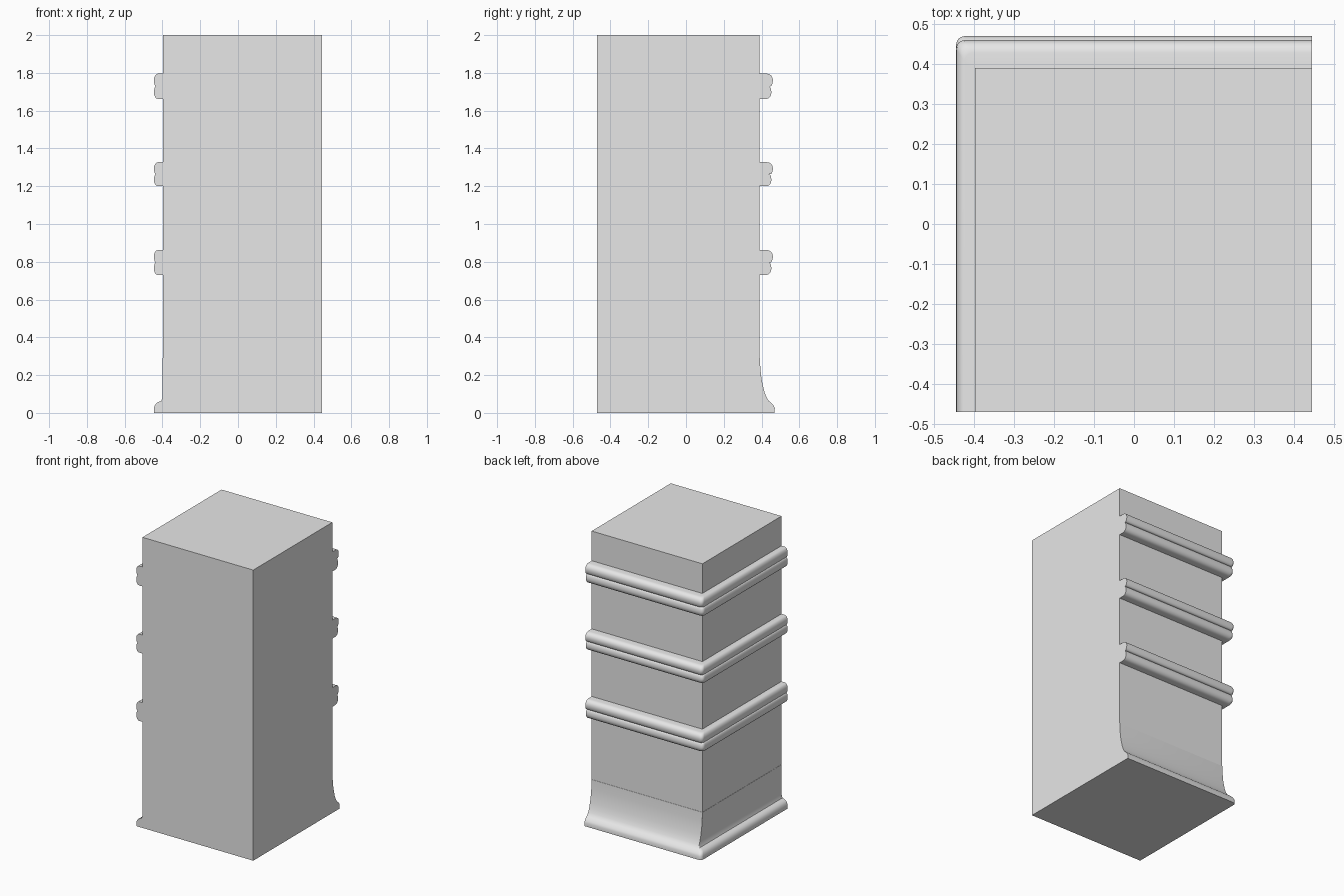
import bpy, math
from math import sin, cos, pi

if "Cube" in bpy.data.objects:
    bpy.data.objects.remove(bpy.data.objects["Cube"])

# Extents of the plain shaft
LEFT, RIGHT, FRONT, BACK, TOP = -0.398, 0.445, -0.47, 0.39, 2.0

grey = bpy.data.materials.new("plain grey")
grey.use_nodes = True
grey.diffuse_color = (0.8, 0.8, 0.8, 1)
grey.node_tree.nodes["Principled BSDF"].inputs["Base Color"].default_value = (0.8, 0.8, 0.8, 1)


def add_object(name, verts, faces, smooth=True):
    mesh = bpy.data.meshes.new(name)
    mesh.from_pydata(verts, [], faces)
    mesh.materials.append(grey)
    ob = bpy.data.objects.new(name, mesh)
    bpy.context.collection.objects.link(ob)
    if smooth:
        bpy.ops.object.select_all(action='DESELECT')
        ob.select_set(True)
        bpy.context.view_layer.objects.active = ob
        bpy.ops.object.shade_smooth_by_angle(angle=math.radians(40))
    return ob


def sweep(name, profile):
    """Run a closed (back depth, side depth, z) profile round the back and side."""
    rings = []
    for back, side, z in profile:
        x, y = LEFT - side, BACK + back
        r = max(0.0, min(0.022, side, back))
        ring = [(RIGHT, y, z)]
        for i in range(7):
            a = pi / 2 * (1 + i / 6)
            ring.append((x + r + r * cos(a), y - r + r * sin(a), z))
        ring.append((x, FRONT, z))
        rings.append(ring)
    n, m = len(rings), len(rings[0])
    verts = [p for ring in rings for p in ring]
    faces = []
    for i in range(n):
        j = (i + 1) % n
        for k in range(m - 1):
            faces.append((i * m + k, i * m + k + 1, j * m + k + 1, j * m + k))
    faces.append([i * m for i in reversed(range(n))])
    faces.append([i * m + m - 1 for i in range(n)])
    return add_object(name, verts, faces)


# Plain square shaft
corners = [(LEFT, FRONT), (RIGHT, FRONT), (RIGHT, BACK), (LEFT, BACK)]
shaft_verts = [(x, y, z) for z in (0, TOP) for x, y in corners]
shaft_faces = [(3, 2, 1, 0), (4, 5, 6, 7)]
shaft_faces += [(i, (i + 1) % 4, (i + 1) % 4 + 4, i + 4) for i in range(4)]
add_object("shaft", shaft_verts, shaft_faces, smooth=False)

# Double-rolled bands: lower and upper lobe with a groove between
def band_profile(low, high):
    half = (high - low) / 2
    pts = [(-0.02, -0.02, low)]
    for lobe, reach in ((0, 0.062), (1, 0.07)):
        mid = low + half * (lobe + 0.5)
        for i in range(9):
            a = -pi / 2 + pi * i / 8
            # the groove side of each lobe stops short of the shaft
            groove = (a > 0) == (lobe == 0) and abs(a) > 0.1
            bulge = 0.55 + 0.45 * cos(a) if not groove else 0.8 + 0.2 * cos(a)
            pts.append((reach * bulge, 0.047 * bulge, mid + half / 2 * sin(a)))
    pts.append((-0.02, -0.02, high))
    return pts


for name, low, high in (("lower_band", 0.73, 0.862),
                        ("middle_band", 1.2, 1.327),
                        ("upper_band", 1.662, 1.796)):
    sweep(name, band_profile(low, high))

# Base: tall cove on the back, low rounded moulding on the side
sweep("base_moulding", [
    (-0.02, -0.02, 0), (0.079, 0.047, 0), (0.08, 0.047, 0.025),
    (0.074, 0.043, 0.038), (0.064, 0.036, 0.05), (0.055, 0.022, 0.058),
    (0.048, 0.008, 0.063), (0.038, 0.002, 0.08), (0.027, 0.001, 0.105),
    (0.018, 0.001, 0.14), (0.01, 0.001, 0.18), (0.004, 0.001, 0.23),
    (0.001, 0.001, 0.29), (-0.02, -0.02, 0.3)])
